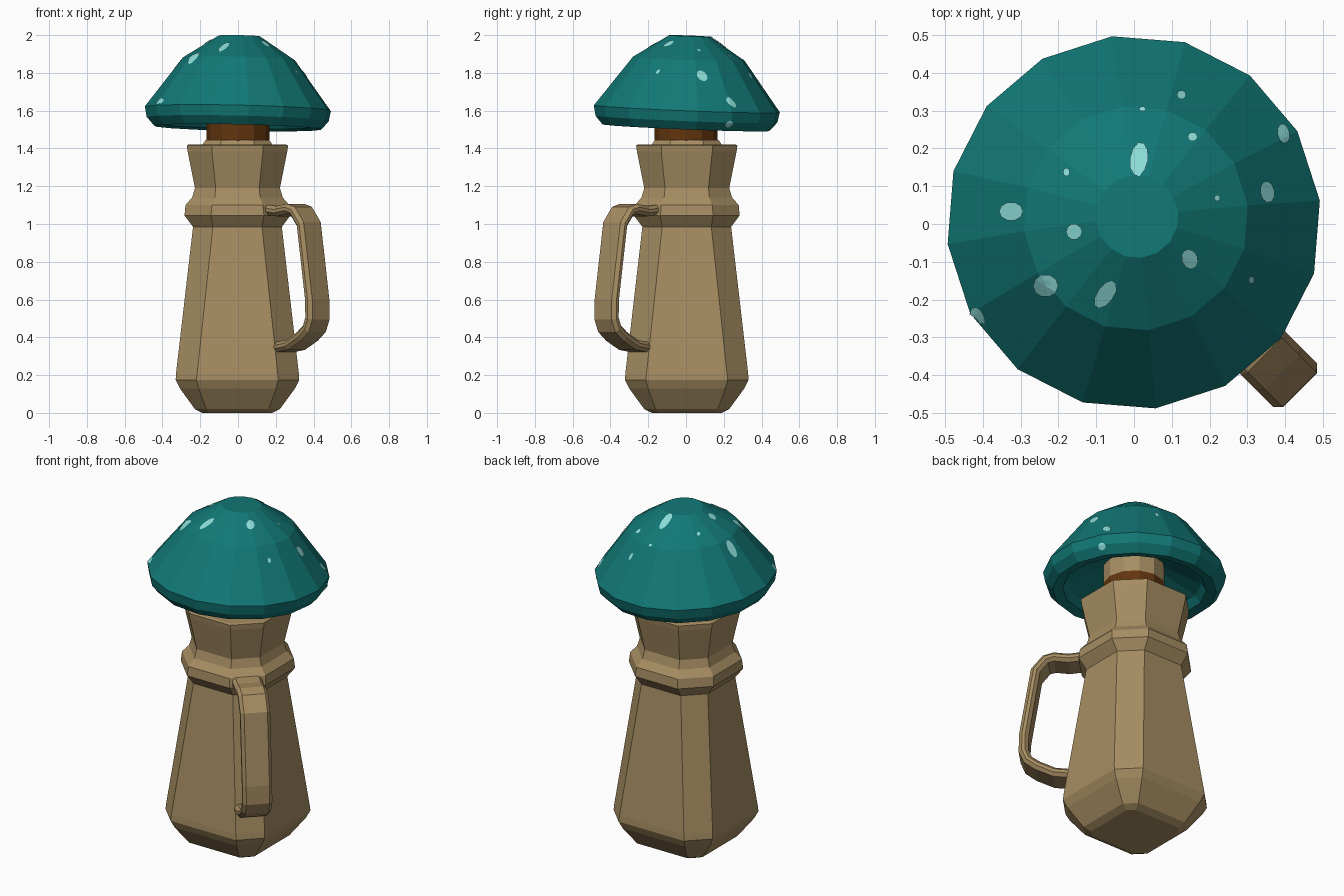
import bpy, bmesh, math
from mathutils import Vector, Matrix
from mathutils.bvhtree import BVHTree

if "Cube" in bpy.data.objects:
    bpy.data.objects.remove(bpy.data.objects["Cube"])


def srgb(r, g, b):
    f = lambda c: (c / 255 / 12.92) if c < 11 else ((c / 255 + 0.055) / 1.055) ** 2.4
    return (f(r), f(g), f(b), 1)


def material(name, rgb):
    m = bpy.data.materials.new(name)
    m.diffuse_color = srgb(*rgb)
    m.use_nodes = True
    m.node_tree.nodes["Principled BSDF"].inputs["Base Color"].default_value = m.diffuse_color
    return m


TAN = material("tan clay", (166, 141, 98))
BROWN = material("dark cork", (98, 53, 14))
TEAL = material("teal cap", (17, 120, 118))
PALE = material("pale spot", (142, 222, 218))


def add_object(name, bm, mat):
    bmesh.ops.recalc_face_normals(bm, faces=bm.faces[:])
    me = bpy.data.meshes.new(name)
    bm.to_mesh(me)
    me.materials.append(mat)
    ob = bpy.data.objects.new(name, me)
    bpy.context.collection.objects.link(ob)
    return ob


def loft(name, rings, mat, matrix=None):
    """Skin a list of equal-length point rings and close both ends."""
    bm = bmesh.new()
    vs = [[bm.verts.new(p) for p in ring] for ring in rings]
    n = len(vs[0])
    for lo, hi in zip(vs, vs[1:]):
        for i in range(n):
            j = (i + 1) % n
            bm.faces.new((lo[i], lo[j], hi[j], hi[i]))
    bm.faces.new(vs[0])
    bm.faces.new(vs[-1])
    if matrix:
        bm.transform(matrix)
    return add_object(name, bm, mat)


def octagon(z, a, b):
    pts = [(a, -b), (a, b), (b, a), (-b, a), (-a, b), (-a, -b), (-b, -a), (b, -a)]
    return [(x - 0.003, y + 0.004, z) for x, y in pts]


def circle(r, z, n, phase=0):
    return [(r * math.cos(phase + math.tau * i / n),
             r * math.sin(phase + math.tau * i / n), z) for i in range(n)]


# Bottle: square with cut corners, (height, half width, half face width)
body = [(0, .185, .15), (.02, .225, .165), (.13, .305, .205), (.175, .327, .217),
        (.21, .325, .213), (.985, .235, .13), (1.045, .28, .14), (1.10, .275, .135),
        (1.14, .24, .12), (1.19, .225, .115), (1.385, .264, .135), (1.415, .268, .135),
        (1.42, .26, .13), (1.421, .185, .09), (1.445, .168, .085)]
loft("bottle", [octagon(*r) for r in body], TAN)

# Cork and the mushroom stem above it
loft("cork", [circle(.168, z, 12) for z in (1.40, 1.54)], BROWN)
loft("stem", [circle(.168, z, 12) for z in (1.54, 1.66)], TAN)

# Mushroom cap: 16-sided, slightly tilted, hollow beneath
tilt = (Matrix.Translation((-.002, .002, 1.55)) @ Matrix.Rotation(-.040, 4, 'X')
        @ Matrix.Rotation(.022, 4, 'Y') @ Matrix.Translation((0, 0, -1.55)))
cap_profile = [(.15, 1.66), (.36, 1.56), (.39, 1.52), (.445, 1.51), (.485, 1.555),
               (.496, 1.61), (.298, 1.875), (.11, 1.996)]
cap = loft("mushroom_cap", [circle(r, z, 16, math.radians(6.7)) for r, z in cap_profile],
           TEAL, tilt)

# Pale spots: thin patches projected on the cap
bm = bmesh.new()
bm.from_mesh(cap.data)
tree = BVHTree.FromBMesh(bm)
bm.free()


def spot(bm, centre, u, v, ray):
    def hit(p):
        loc, nor, _, _ = tree.ray_cast(p, ray)
        return bm.verts.new(loc + nor * .004) if loc else None
    n = 10
    mid = hit(centre)
    rings = []
    for k in (.5, 1):
        rings.append([hit(centre + k * (u * math.cos(math.tau * i / n)
                                        + v * math.sin(math.tau * i / n))) for i in range(n)])
    for i in range(n):
        j = (i + 1) % n
        for f in ((mid, rings[0][i], rings[0][j]),
                  (rings[0][i], rings[1][i], rings[1][j], rings[0][j])):
            if all(f):
                bm.faces.new(f)


top_spots = [(.013, .17, .024, .045, -8), (-.322, .033, .032, .025, 0), (-.157, -.02, .021, .021, 0),
             (-.232, -.162, .033, .030, 0), (-.075, -.185, .022, .042, -35),
             (.146, -.092, .021, .027, 20), (.154, .229, .013, .012, 0), (.124, .339, .012, .012, 0),
             (-.177, .136, .009, .011, 0), (.393, .238, .016, .026, 10), (.350, .084, .019, .029, 10),
             (-.412, -.252, .020, .034, 15), (.308, -.147, .008, .010, 0), (.218, .068, .008, .008, 0),
             (.022, .302, .009, .006, 0)]
bm = bmesh.new()
for x, y, rx, ry, a in top_spots:
    rot = Matrix.Rotation(math.radians(a), 3, 'Z')
    spot(bm, Vector((x, y, 3)), rot @ Vector((rx, 0, 0)), rot @ Vector((0, ry, 0)), Vector((0, 0, -1)))
# Spot on the side of the rim
out = Vector((math.cos(.5), math.sin(.5), 0))
spot(bm, out * 2 + Vector((0, 0, 1.53)), Vector((-out.y, out.x, 0)) * .02,
     Vector((0, 0, .016)), -out)
bmesh.ops.delete(bm, geom=[v for v in bm.verts if not v.link_faces], context='VERTS')
spots = add_object("cap_spots", bm, PALE)
for p in spots.data.polygons:            # patches must face away from the cap centre
    if p.normal.dot(p.center - Vector((0, 0, 1.5))) < 0:
        p.flip()

# Handle: bevelled strap swept along a path of (distance from axis, height)
path = [Vector(p) for p in ((.28, 1.075), (.35, 1.068), (.43, 1.08), (.475, 1.068), (.53, 1.0),
                            (.593, .60), (.595, .50), (.572, .445), (.52, .405),
                            (.43, .36), (.33, .345))]
W, T, C = .082, .027, .018
section = [(W, T - C), (W - C, T), (C - W, T), (-W, T - C),
           (-W, C - T), (C - W, -T), (W - C, -T), (W, C - T)]
radial, side = Vector((1, -1, 0)).normalized(), Vector((1, 1, 0)).normalized()
rings = []
for i, p in enumerate(path):
    d1 = (p - path[max(i - 1, 0)]).normalized()
    d2 = (path[min(i + 1, len(path) - 1)] - p).normalized()
    t = (d1 + d2).normalized()
    nrm = Vector((-t.y, t.x))
    rings.append([radial * (p.x + nrm.x * h) + side * w + Vector((0, 0, p.y + nrm.y * h))
                  for w, h in section])
loft("handle", rings, TAN)
